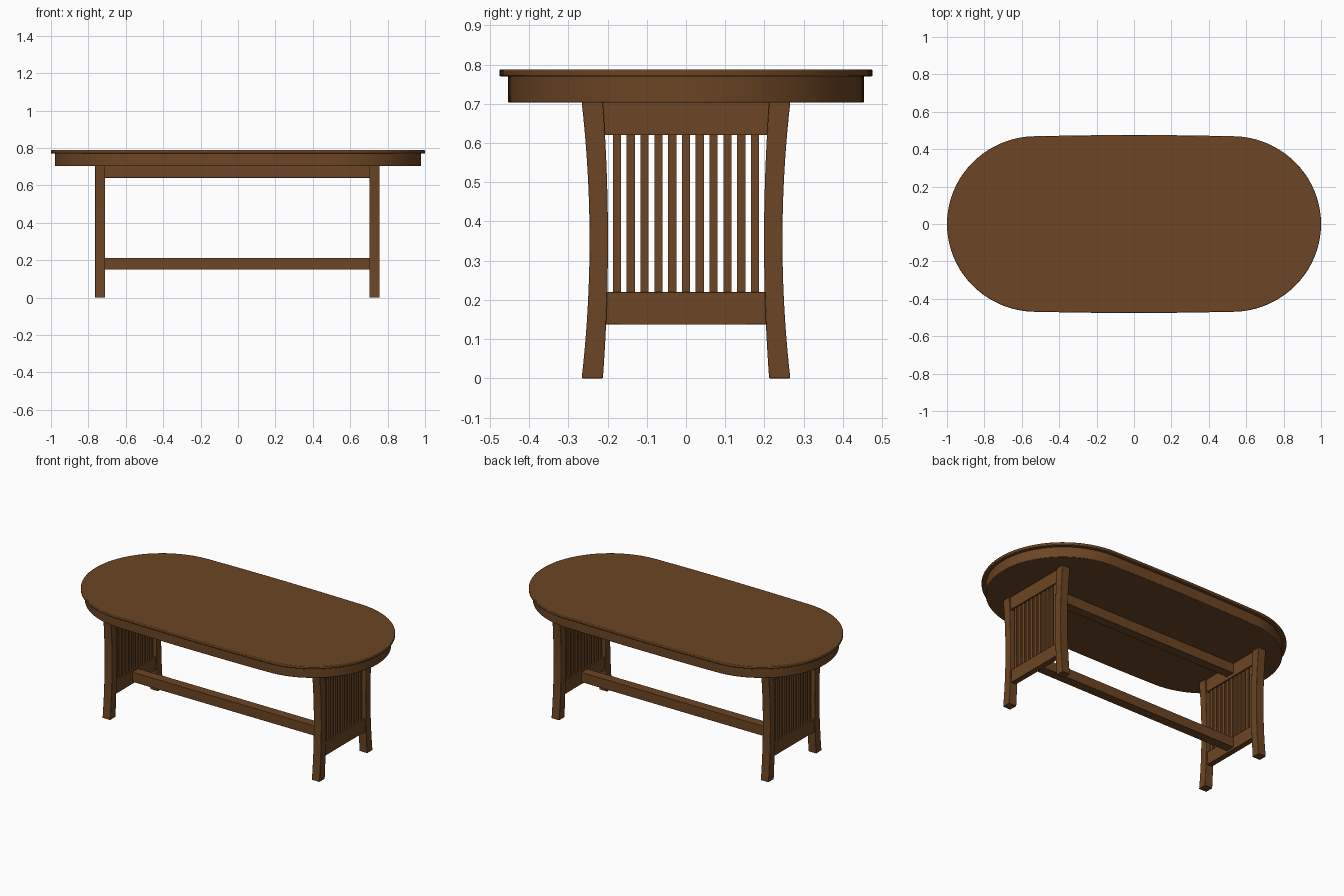
import bpy, bmesh, math

if "Cube" in bpy.data.objects:
    bpy.data.objects.remove(bpy.data.objects["Cube"])

wood = bpy.data.materials.new("brown wood")
wood.diffuse_color = (0.15, 0.06, 0.018, 1)
wood.use_nodes = True
wood.node_tree.nodes["Principled BSDF"].inputs["Base Color"].default_value = wood.diffuse_color


def finish(name, bm, bevel=0.002, segments=2):
    bmesh.ops.recalc_face_normals(bm, faces=bm.faces)
    me = bpy.data.meshes.new(name)
    bm.to_mesh(me)
    bm.free()
    me.materials.append(wood)
    ob = bpy.data.objects.new(name, me)
    bpy.context.collection.objects.link(ob)
    if bevel:
        m = ob.modifiers.new("soft edges", 'BEVEL')
        m.width, m.segments = bevel, segments
        m.limit_method, m.angle_limit = 'ANGLE', math.radians(40)
    bpy.ops.object.select_all(action='DESELECT')
    ob.select_set(True)
    bpy.context.view_layer.objects.active = ob
    bpy.ops.object.shade_smooth_by_angle(angle=math.radians(35))
    return ob


def prism(name, pts, offset, bevel=0.002):
    """Extrude a closed 3D outline by an offset vector."""
    bm = bmesh.new()
    f = bm.faces.new([bm.verts.new(p) for p in pts])
    r = bmesh.ops.extrude_face_region(bm, geom=[f])
    verts = [v for v in r['geom'] if isinstance(v, bmesh.types.BMVert)]
    bmesh.ops.translate(bm, verts=verts, vec=offset)
    return finish(name, bm, bevel)


def box(name, x0, x1, y0, y1, z0, z1, bevel=0.0015):
    pts = [(x0, y0, z0), (x1, y0, z0), (x1, y1, z0), (x0, y1, z0)]
    return prism(name, pts, (0, 0, z1 - z0), bevel)


def oval(inset, z):
    """Rounded-end outline with gently bowed long sides."""
    cx, r, n = 0.538, 0.462, 40
    pts = []
    for side in (1, -1):
        arc = [(cx + r * math.cos(a), r * math.sin(a))
               for a in (math.pi * (i / n - 0.5) for i in range(n + 1))]
        line = [(cx - 2 * cx * i / 12, r) for i in range(1, 12)]
        pts += [(side * x, side * y) for x, y in arc + line]
    out = []
    for x, y in pts:
        y += 0.014 * (1 - x * x) ** 2 * y / r
        out.append((x * (1 - inset), y * (1 - inset * 2.1), z))
    return out


# Top slab and the apron below it
prism("table_top", oval(0, 0.77), (0, 0, 0.018), 0.004)
prism("apron", oval(0.022, 0.703), (0, 0, 0.068), 0.003)


# End frames: curved legs, rails and slats
def leg_edge(t, mid, end):
    return mid + (end - mid) * (2 * t - 1) ** 2


H, N = 0.704, 20
for xc, end in ((-0.737, "left"), (0.730, "right")):
    for s, side in ((-1, "front"), (1, "back")):
        outer = [(xc - 0.027, s * leg_edge(i / N, 0.246, 0.266), H * i / N)
                 for i in range(N + 1)]
        inner = [(xc - 0.027, s * leg_edge(i / N, 0.199, 0.212), H * i / N)
                 for i in range(N + 1)]
        prism(f"{end}_{side}_leg", outer + inner[::-1], (0.054, 0, 0))
    box(f"{end}_upper_rail", xc - 0.018, xc + 0.018, -0.212, 0.212, 0.62, H)
    box(f"{end}_lower_rail", xc - 0.018, xc + 0.018, -0.206, 0.206, 0.137, 0.22)
    for i in range(11):
        y = (i - 5) * 0.0352
        box(f"{end}_slat_{i + 1}", xc - 0.01, xc + 0.01,
            y - 0.0105, y + 0.0105, 0.215, 0.625, 0)

# Long stretchers between the end frames
box("upper_stretcher", -0.725, 0.718, -0.03, 0.03, 0.64, H)
box("lower_stretcher", -0.725, 0.718, -0.03, 0.03, 0.15, 0.212)
